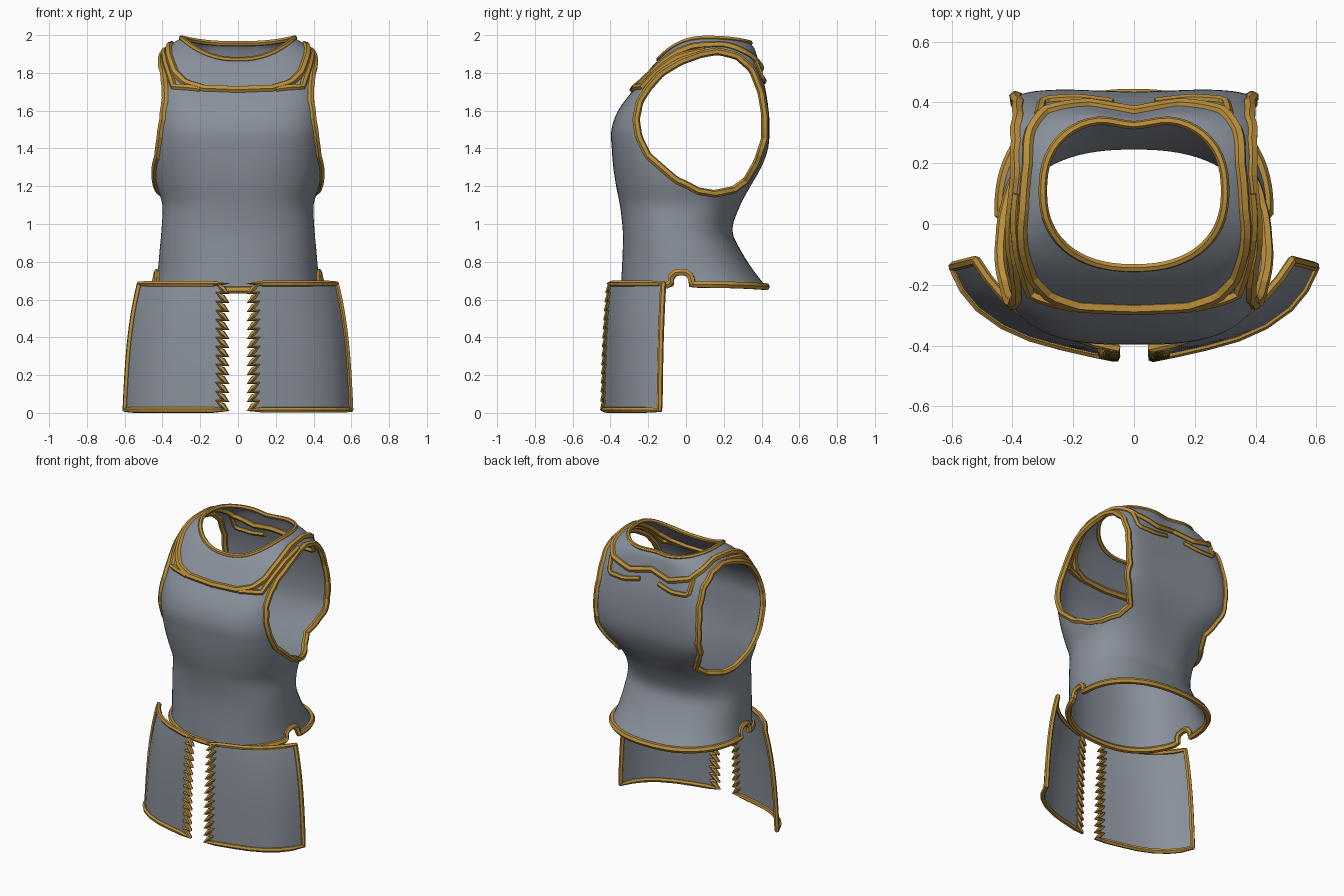
import bpy, bmesh
from math import cos, sin, pi, exp, copysign
from mathutils import Vector
from mathutils.bvhtree import BVHTree

if "Cube" in bpy.data.objects:
    bpy.data.objects.remove(bpy.data.objects["Cube"])


def material(name, rgb):
    m = bpy.data.materials.new(name)
    m.use_nodes = True
    m.diffuse_color = (*rgb, 1)
    m.node_tree.nodes["Principled BSDF"].inputs["Base Color"].default_value = (*rgb, 1)
    return m


steel = material("steel grey", (0.25, 0.28, 0.325))
gold = material("gold trim", (0.5, 0.28, 0.045))


def add_mesh(name, verts, faces, *mats):
    me = bpy.data.meshes.new(name)
    me.from_pydata(verts, [], faces)
    for m in mats:
        me.materials.append(m)
    ob = bpy.data.objects.new(name, me)
    bpy.context.collection.objects.link(ob)
    return ob


def smooth(ob):
    for p in ob.data.polygons:
        p.use_smooth = True


def tube(name, pts, radius, cyclic=False):
    cu = bpy.data.curves.new(name, 'CURVE')
    cu.dimensions = '3D'
    cu.bevel_depth = radius
    cu.bevel_resolution = 1
    cu.use_fill_caps = True
    sp = cu.splines.new('POLY')
    sp.points.add(len(pts) - 1)
    for p, co in zip(sp.points, pts):
        p.co = (*co, 1)
    sp.use_cyclic_u = cyclic
    sp.use_smooth = False
    cu.materials.append(gold)
    ob = bpy.data.objects.new(name, cu)
    bpy.context.collection.objects.link(ob)


def resample(pts, step, closed=True):
    pts = pts + pts[:1] if closed else pts
    total = sum((b - a).length for a, b in zip(pts, pts[1:]))
    n = max(3, round(total / step))
    out, done, k = [], 0.0, 0
    for a, b in zip(pts, pts[1:]):
        seg = (b - a).length
        while k < n + (not closed) and k * total / n <= done + seg + 1e-6:
            out.append(a.lerp(b, (k * total / n - done) / max(seg, 1e-9)))
            k += 1
        done += seg
    return out


def boundary_loops(me):
    bm = bmesh.new()
    bm.from_mesh(me)
    left = {e for e in bm.edges if e.is_boundary}
    loops = []
    while left:
        e = left.pop()
        v, loop = e.verts[1], [e.verts[0].co.copy()]
        while True:
            loop.append(v.co.copy())
            e = next((x for x in v.link_edges if x in left), None)
            if e is None:
                break
            left.remove(e)
            v = e.other_vert(v)
        if len(loop) > 8:
            loops.append(loop[:-1])
    bm.free()
    return loops


# Torso rings: z front, z side, z back, half width, y front, y back, roundness front, back
RINGS = [
    (.65, .68, .668, .44, -.345, .425, 2.3, 2.3), (.75, .75, .75, .425, -.34, .36, 2.3, 2.3),
    (.86, .86, .86, .415, -.335, .29, 2.3, 2.3), (.97, .97, .97, .405, -.335, .245, 2.3, 2.4),
    (1.1, 1.1, 1.1, .40, -.35, .29, 2.3, 2.5), (1.2, 1.2, 1.2, .43, -.37, .345, 2.4, 2.8),
    (1.3, 1.3, 1.3, .45, -.385, .40, 2.6, 4), (1.4, 1.4, 1.4, .455, -.393, .435, 2.9, 6),
    (1.5, 1.5, 1.5, .455, -.395, .443, 3.1, 7), (1.6, 1.63, 1.6, .45, -.36, .438, 3.2, 7),
    (1.69, 1.75, 1.72, .435, -.295, .42, 3.3, 6), (1.76, 1.85, 1.82, .415, -.24, .395, 3.1, 5),
    (1.81, 1.92, 1.89, .385, -.20, .38, 2.8, 3.6), (1.845, 1.96, 1.93, .34, -.17, .37, 2.5, 2.9),
    (1.87, 1.985, 1.955, .30, -.145, .355, 2.3, 2.5)]
N, SUB = 80, 3


def spline(i, t):
    a, b, c, d = (RINGS[max(0, min(len(RINGS) - 1, i + k))] for k in (-1, 0, 1, 2))
    return [q + t / 2 * (r - p + t * (2 * p - 5 * q + 4 * r - s + t * (3 * (q - r) + s - p)))
            for p, q, r, s in zip(a, b, c, d)]


rows = [spline(i, k / SUB) for i in range(len(RINGS) - 1) for k in range(SUB)] + [RINGS[-1]]
verts = []
for zf, zs, zb, a, yf, yb, nf, nb in rows:
    mid, half = (yf + yb) / 2, (yb - yf) / 2
    groove = .008 * min(1, max(0, (zb - 1) * 3)) + .022 * max(0, (zb - 1.72) / .235)
    for j in range(N):
        c, s = cos(2 * pi * j / N), sin(2 * pi * j / N)
        n, ze = (nb, zb) if s > 0 else (nf, zf)
        x = copysign(a * abs(c) ** (2 / n), c)
        y = mid + copysign(half * abs(s) ** (2 / n), s)
        if s > 0:                                   # spine groove
            y -= groove * exp(-(x / .09) ** 2) * s
        verts.append((x, y, zs + (ze - zs) * s * s))
R = len(rows)
faces = [(r * N + j, r * N + (j + 1) % N, (r + 1) * N + (j + 1) % N, (r + 1) * N + j)
         for r in range(R - 1) for j in range(N)]
walls = len(faces)
for r, z in ((0, .67), (R - 1, 1.93)):              # temporary end caps
    verts.append((0, .08, z))
    for j in range(N):
        tri = (r * N + j, r * N + (j + 1) % N, len(verts) - 1)
        faces.append(tri if r else tri[::-1])
torso = add_mesh("breastplate", verts, faces, steel, gold)
for p in torso.data.polygons[walls:]:
    p.material_index = 1
surface = BVHTree.FromPolygons(verts, faces[:walls])

# Arm openings and side notches, cut straight through from side to side
ARM = [(-.265, 1.55), (-.245, 1.65), (-.2, 1.72), (-.13, 1.8), (-.03, 1.86), (.08, 1.9),
       (.17, 1.915), (.27, 1.89), (.35, 1.82), (.398, 1.7), (.418, 1.58), (.418, 1.45),
       (.378, 1.33), (.32, 1.23), (.25, 1.18), (.15, 1.16), (.06, 1.175), (0, 1.21),
       (-.05, 1.23), (-.12, 1.29), (-.2, 1.36), (-.25, 1.46)]
NOTCH = [(-.08, .6), (-.08, .72), (-.055, .745), (.005, .745), (.03, .72), (.03, .6)]
cv, cf = [], []
for outline in (ARM, NOTCH):
    o, n = len(cv), len(outline)
    cv += [(x, y, z) for x in (-1, 1) for y, z in outline]
    cf += [(o + i, o + (i + 1) % n, o + n + (i + 1) % n, o + n + i) for i in range(n)]
    cf += [tuple(range(o + n - 1, o - 1, -1)), tuple(range(o + n, o + 2 * n))]
cutter = add_mesh("cutter", cv, cf, gold)
cutter.hide_render = True
for ob in (cutter, torso):
    bm = bmesh.new()
    bm.from_mesh(ob.data)
    bmesh.ops.recalc_face_normals(bm, faces=bm.faces)
    bm.to_mesh(ob.data)
    bm.free()
mod = torso.modifiers.new("openings", 'BOOLEAN')
mod.object, mod.operation, mod.solver = cutter, 'DIFFERENCE', 'EXACT'
mod.material_mode = 'TRANSFER'
bpy.context.view_layer.objects.active = torso
bpy.ops.object.modifier_apply(modifier="openings")
bpy.data.objects.remove(cutter)

# Keep only the outer steel sheet
bm = bmesh.new()
bm.from_mesh(torso.data)
mats = torso.data.materials
bmesh.ops.delete(bm, geom=[f for f in bm.faces if mats[f.material_index] == gold], context='FACES')
bmesh.ops.remove_doubles(bm, verts=bm.verts, dist=1e-4)
bm.to_mesh(torso.data)
bm.free()
while len(mats) > 1:
    mats.pop()
smooth(torso)

# Gold edging: thin at the neck, heavier round the arms and waist
for i, loop in enumerate(boundary_loops(torso.data)):
    at_neck = min(p.z for p in loop) > 1.8
    tube(f"edge_trim_{i + 1}", resample(loop, .03), .014 if at_neck else .02, True)


# Raised bands lying on the shoulders, chest and back
def band(name, half, radius, joined):
    for side in (1, -1):
        pts = [Vector((side * x, y, z)) for x, y, z in half]
        if joined and side == 1:
            pts = pts + [Vector((-p.x, p.y, p.z)) for p in pts[-2:0:-1]]
        elif joined:
            break
        pts = resample(pts, .03, joined)
        tube(name + ("" if joined else "_left" if side == 1 else "_right"),
             [surface.find_nearest(p)[0] for p in pts], radius, joined)


band("yoke_band", [(0, -.29, 1.72), (.18, -.28, 1.725), (.28, -.25, 1.755), (.34, -.19, 1.81),
                   (.36, -.08, 1.88), (.36, .05, 1.94), (.35, .2, 1.95), (.34, .3, 1.91),
                   (.29, .37, 1.86), (.15, .39, 1.82), (0, .37, 1.85)], .021, True)
band("front_corner_band", [(.2, -.28, 1.72), (.34, -.23, 1.725), (.365, -.16, 1.8),
                           (.385, -.05, 1.88), (.385, .1, 1.92)], .018, False)
band("back_corner_band", [(.31, .36, 1.86), (.3, .4, 1.76), (.18, .41, 1.755),
                          (.07, .4, 1.78)], .017, False)

# Hip plates: curved sheets with a saw-toothed inner edge
TOP = [(.13, -.392), (.2, -.368), (.28, -.34), (.36, -.295), (.43, -.238), (.48, -.18), (.52, -.12)]
LOW = [(.13, -.425), (.24, -.4), (.34, -.372), (.43, -.332), (.51, -.275), (.56, -.215), (.596, -.14)]
TEETH, LOWEST, HIGHEST = 14, .016, .684
pitch = (HIGHEST - LOWEST) / TEETH
levels = []
for k in range(TEETH):
    z = LOWEST + k * pitch
    levels += [(z, .06), (z + pitch * .5, .082), (z + pitch * .96, .105)]
levels.append((HIGHEST, .06))
for side, word in ((1, "left"), (-1, "right")):
    verts = []
    for z, inner in levels:
        t = (z - LOWEST) / (HIGHEST - LOWEST)
        t = .4 * t + .6 * t ** 3
        row = [Vector(a).lerp(Vector(b), t) for a, b in zip(LOW, TOP)]
        row.insert(0, row[0] + Vector((inner - .13, -.2 * (.13 - inner))))
        verts += [(side * p.x, p.y, z) for p in row]
    w = len(TOP) + 1
    faces = [(r * w + c, r * w + c + 1, (r + 1) * w + c + 1, (r + 1) * w + c)[::side]
             for r in range(len(levels) - 1) for c in range(w - 1)]
    plate = add_mesh("hip_plate_" + word, verts, faces, steel)
    smooth(plate)
    for loop in boundary_loops(plate.data):
        tube("hip_plate_trim_" + word, loop, .016, True)
